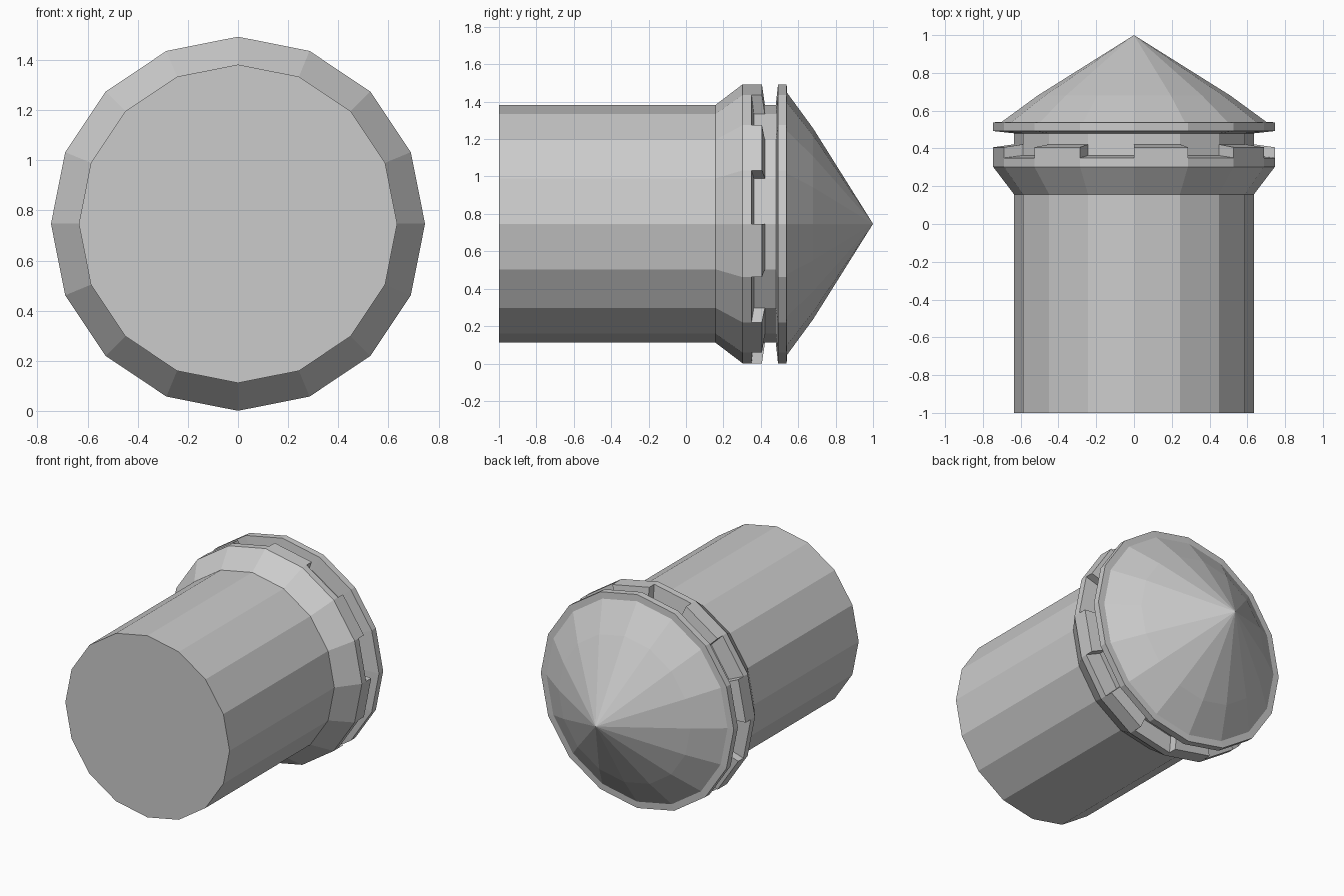
import bpy, bmesh
from math import sin, cos, pi

if "Cube" in bpy.data.objects:
    bpy.data.objects.remove(bpy.data.objects["Cube"])

SIDES = 16
CENTRE_Z = 0.747
R_BODY, R_RIM = 0.635, 0.746


def point(r, y, i):
    """Point on the lathe: radius r, depth y, corner i clockwise from the top."""
    a = 2 * pi * i / SIDES
    return (r * sin(a), y, CENTRE_Z + r * cos(a))


def lathe(name, profiles, wall=None):
    """Spin profiles around the y axis, cycling through them segment by segment.
    wall is an optional outline placed at every boundary between segments."""
    bm = bmesh.new()

    def face(coords):
        pts = list(dict.fromkeys(tuple(round(v, 6) + 0.0 for v in c) for c in coords))
        bm.faces.new([bm.verts.new(p) for p in pts])

    for i in range(SIDES):
        prof = profiles[i % len(profiles)]
        for (r0, y0), (r1, y1) in zip(prof, prof[1:]):
            face([point(r0, y0, i), point(r1, y1, i),
                  point(r1, y1, i + 1), point(r0, y0, i + 1)])
        if wall:
            face([point(r, y, i) for r, y in wall])
    bmesh.ops.remove_doubles(bm, verts=bm.verts, dist=1e-4)
    # close the flat front end
    front = [e for e in bm.edges if e.is_boundary and all(v.co.y < -0.99 for v in e.verts)]
    if front:
        bmesh.ops.contextual_create(bm, geom=front)
    bmesh.ops.recalc_face_normals(bm, faces=bm.faces)
    mesh = bpy.data.meshes.new(name)
    bm.to_mesh(mesh)
    bm.free()
    obj = bpy.data.objects.new(name, mesh)
    bpy.context.collection.objects.link(obj)
    return obj


# barrel with flared collar; every other segment carries a tooth
notch = [(R_RIM, 0.35), (R_BODY, 0.363)]
tooth = [(R_BODY, 0.422), (R_RIM, 0.406)]
start = [(R_BODY, -1.0), (R_BODY, 0.157), (R_RIM, 0.303), notch[0]]
end = [tooth[0], (R_BODY, 0.48)]
lathe("barrel_and_collar",
      [start + [tooth[1]] + end, start + [notch[1]] + end],
      wall=notch + tooth)

# thin rim and slightly rounded pointed cap
lathe("pointed_cap", [[(R_BODY, 0.48), (R_RIM, 0.492), (R_RIM, 0.538),
                       (0.70, 0.541), (0.51, 0.68), (0.0, 1.0)]])
